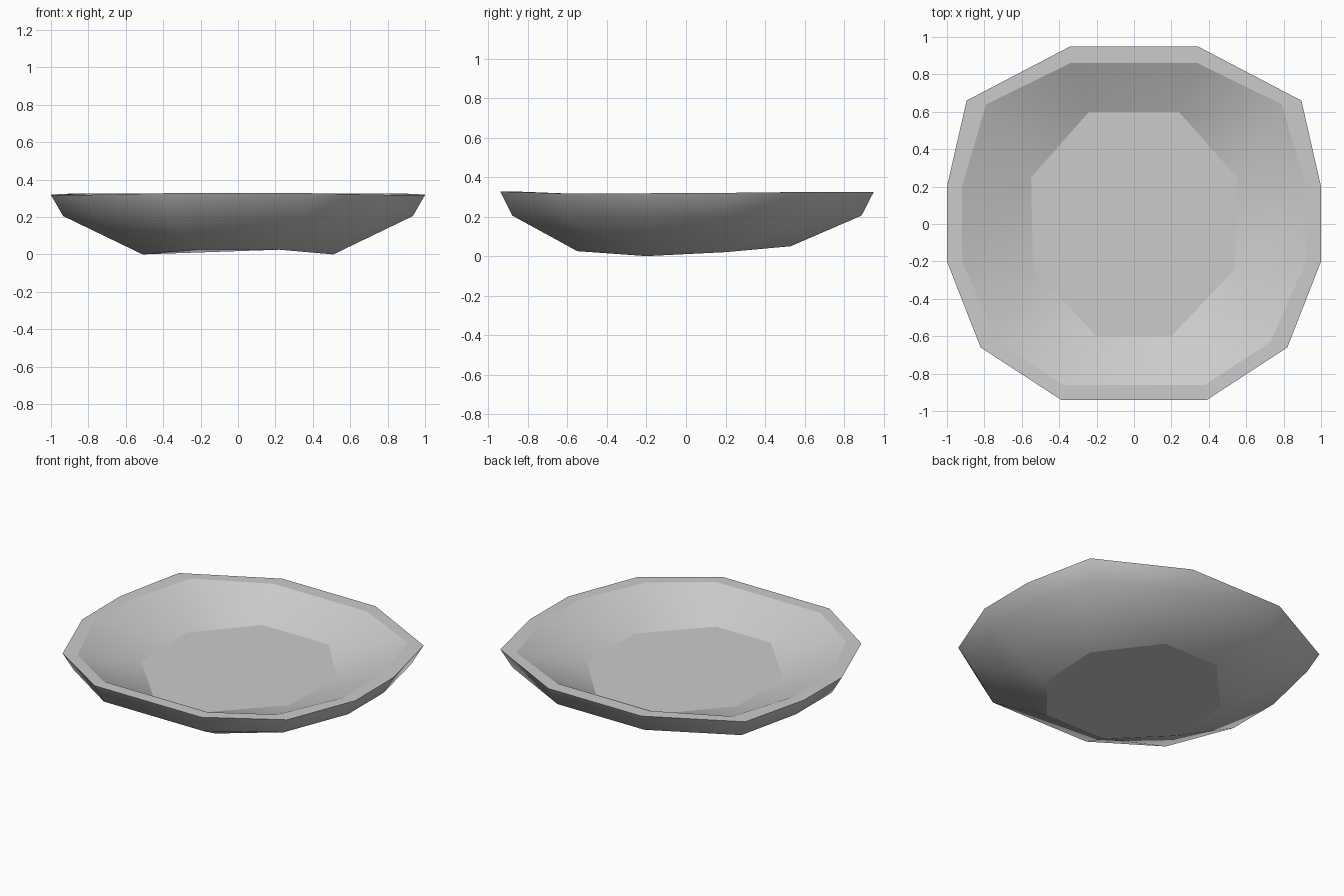
import bpy
import bmesh

cube = bpy.data.objects.get("Cube")
if cube:
    bpy.data.objects.remove(cube)

GREY = (0.6, 0.6, 0.6, 1.0)
mat = bpy.data.materials.new("dish grey")
mat.use_nodes = True
mat.diffuse_color = GREY
mat.node_tree.nodes["Principled BSDF"].inputs["Base Color"].default_value = GREY

# Right-hand halves of each ring, listed from back to front
rim_outer = [(.34, .95, .325), (.895, .66, .325), (1, .2, .32),
             (1, -.2, .318), (.82, -.66, .318), (.39, -.94, .327)]
rim_inner = [(.34, .86, .325), (.79, .64, .325), (.92, .2, .32),
             (.92, -.2, .318), (.73, -.63, .318), (.38, -.86, .327)]
belly = [(x * .935, y * .935, .205) for x, y, z in rim_outer]
floor = [(.24, .6, .18), (.55, .25, .18), (.54, -.24, .18), (.2, -.6, .18)]
base = [(.2, .53, .05), (.51, .2, .02), (.51, -.2, 0), (.22, -.55, .025)]

bm = bmesh.new()


def ring(half):
    """Closed ring of vertices: the half and its mirror image."""
    full = half + [(-x, y, z) for x, y, z in reversed(half)]
    return [bm.verts.new(p) for p in full]


def band(a, b, smooth):
    """Quads between two rings of equal count."""
    n = len(a)
    for i in range(n):
        j = (i + 1) % n
        bm.faces.new((a[i], a[j], b[j], b[i])).smooth = smooth


def reducing_band(big, small):
    """Smooth wall from the twelve-sided ring to the eight-sided one."""
    partner = [0, None, 1, 2, None, 3, 4, None, 5, 6, None, 7]
    n = len(big)
    for i in range(n):
        j = (i + 1) % n
        p, q = partner[i], partner[j]
        if p is None:
            prev, nxt = small[partner[i - 1]], small[q]
            faces = [(big[i], big[j], nxt), (big[i], nxt, prev)]
        elif q is None:
            faces = [(big[i], big[j], small[p])]
        else:
            faces = [(big[i], big[j], small[q], small[p])]
        for f in faces:
            bm.faces.new(f).smooth = True


outer, inner, mid = ring(rim_outer), ring(rim_inner), ring(belly)
well, foot = ring(floor), ring(base)

band(outer, inner, False)      # flat lip
reducing_band(inner, well)     # inside wall
bm.faces.new(well)             # inside floor
band(outer, mid, True)         # outside wall, upper
reducing_band(mid, foot)       # outside wall, lower
bm.faces.new(foot)             # underside

bmesh.ops.recalc_face_normals(bm, faces=bm.faces)

# Crisp edges wherever a flat face meets a smooth wall
for e in bm.edges:
    e.smooth = all(f.smooth for f in e.link_faces)

mesh = bpy.data.meshes.new("shallow_dish")
bm.to_mesh(mesh)
bm.free()
mesh.materials.append(mat)
dish = bpy.data.objects.new("shallow_dish", mesh)
bpy.context.collection.objects.link(dish)
